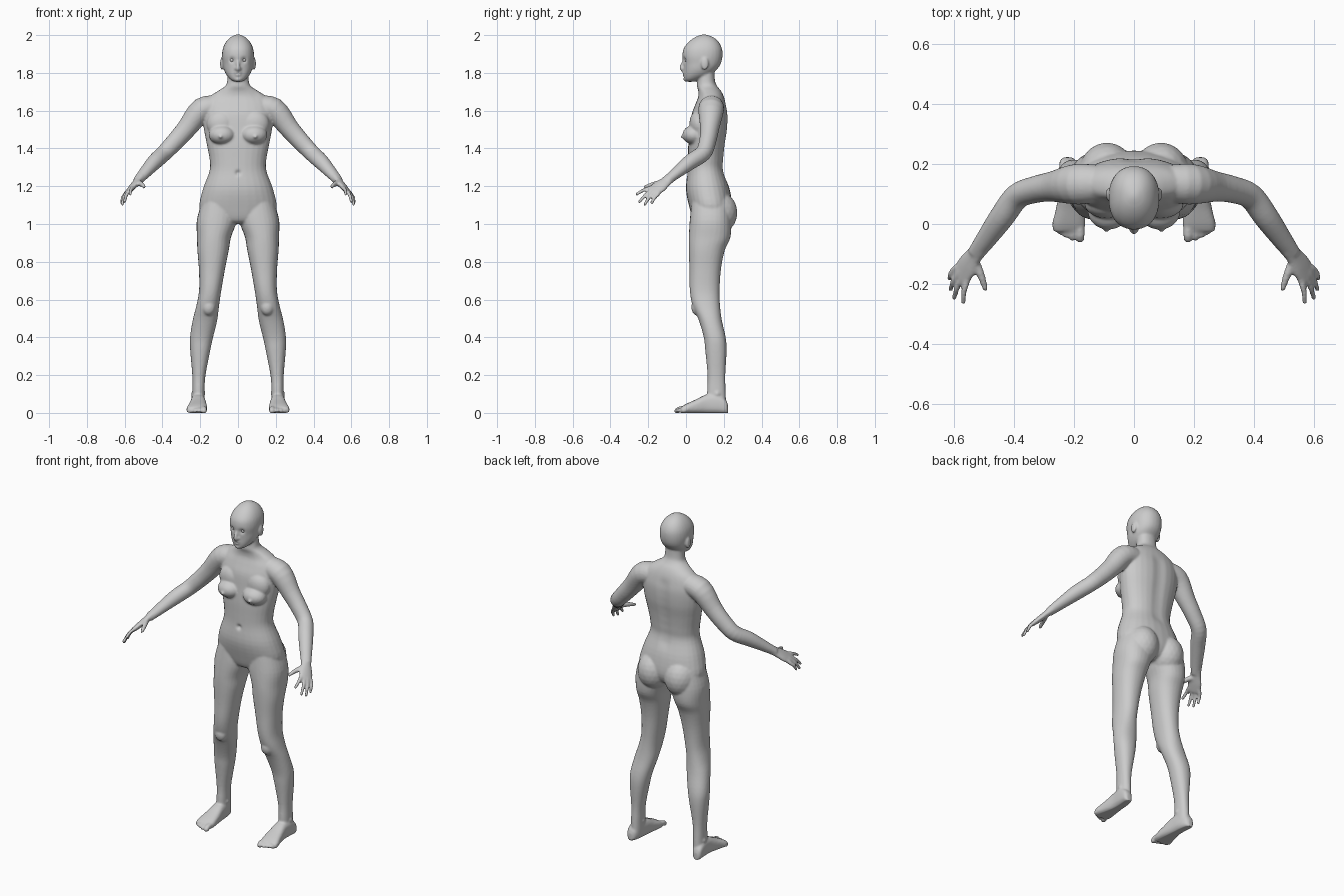
import bpy, bmesh, math
from mathutils import Vector, Matrix

bm = bmesh.new()
SIDES = (1, -1)


def curve(rows, n=4):
    """Catmull-Rom refinement of rows of numbers."""
    out = []
    for i in range(len(rows) - 1):
        p0, p1, p2 = rows[max(i - 1, 0)], rows[i], rows[i + 1]
        p3 = rows[min(i + 2, len(rows) - 1)]
        for k in range(n):
            t = k / n
            out.append([0.5 * (2 * b + (c - a) * t + (2 * a - 5 * b + 4 * c - d) * t * t
                               + (3 * b - a - 3 * c + d) * t ** 3)
                        for a, b, c, d in zip(p0, p1, p2, p3)])
    return out + [list(rows[-1])]


def unit_ring(n=28, power=0.9):
    for i in range(n):
        a = 2 * math.pi * i / n
        c, s = math.cos(a), math.sin(a)
        yield (math.copysign(abs(c) ** power, c), math.copysign(abs(s) ** power, s))


def skin(rings):
    rings = [[bm.verts.new(p) for p in r] for r in rings]
    for a, b in zip(rings, rings[1:]):
        for i in range(len(a)):
            j = (i + 1) % len(a)
            bm.faces.new((a[i], a[j], b[j], b[i]))
    bm.faces.new(rings[0][::-1])
    bm.faces.new(rings[-1])


def stack(rows, s=1):
    """Rows of height, centre x, half width, front y, back y."""
    skin([[(s * (cx + rx * u), (yf + yb) / 2 + (yb - yf) / 2 * v, z) for u, v in unit_ring()]
          for z, cx, rx, yf, yb in curve(rows)])


def tube(rows, s=1, side=(0, 0, 1), n=16):
    """Rows of x, y, z, radius along side, other radius."""
    rows = curve(rows)
    pts = [Vector(r[:3]) for r in rows]
    rings = []
    for i, p in enumerate(pts):
        t = (pts[min(i + 1, len(pts) - 1)] - pts[max(i - 1, 0)]).normalized()
        w = Vector(side)
        w = (w - t * w.dot(t)).normalized()
        h = t.cross(w)
        ring = [p + w * (u * rows[i][3]) + h * (v * rows[i][4]) for u, v in unit_ring(n, 1)]
        rings.append([(s * q.x, q.y, q.z) for q in ring])
    skin(rings)


def ball(c, r, s=1):
    m = Matrix.Translation((s * c[0], c[1], c[2])) @ Matrix.Diagonal((*r, 1))
    bmesh.ops.create_icosphere(bm, subdivisions=3, radius=1, matrix=m)


def digit(points, r0, r1, s):
    n = len(points) - 1
    tube([(*p, r0 + (r1 - r0) * i / n, r0 + (r1 - r0) * i / n) for i, p in enumerate(points)],
         s, side=(0.3, 0.2, 1), n=12)
    ball(points[-1], (r1, r1, r1), s)


# Torso and neck
stack([(1.0, 0, .05, .07, .18), (1.02, 0, .14, .04, .22), (1.08, 0, .203, .02, .245),
       (1.18, 0, .187, .0, .232), (1.28, 0, .151, .008, .2), (1.34, 0, .15, .01, .2),
       (1.42, 0, .165, .012, .208), (1.5, 0, .18, .02, .22), (1.58, 0, .187, .03, .222),
       (1.635, 0, .18, .05, .212), (1.675, 0, .15, .065, .2), (1.705, 0, .105, .065, .185),
       (1.73, 0, .068, .058, .165), (1.76, 0, .057, .06, .153), (1.84, 0, .053, .07, .15)])

# Head
stack([(1.753, 0, .018, .003, .04), (1.765, 0, .04, -.008, .075), (1.79, 0, .062, -.012, .13),
       (1.82, 0, .076, -.012, .165), (1.85, 0, .081, -.014, .185), (1.89, 0, .085, -.019, .193),
       (1.93, 0, .08, -.012, .19), (1.965, 0, .063, .015, .172), (1.99, 0, .038, .05, .142),
       (2.003, 0, .01, .085, .105)])

# Nose and mouth
tube([(0, -.004, 1.878, .008, .008), (0, -.018, 1.85, .009, .008), (0, -.025, 1.827, .011, .011),
      (0, -.018, 1.815, .009, .012)], side=(0, 1, 0))
ball((0, -.011, 1.802), (.02, .011, .006))
ball((0, -.009, 1.79), (.018, .011, .006))
ball((0, -.001, 1.767), (.02, .013, .014))

for s in SIDES:
    # Ears, nostrils, breasts, buttocks
    ball((.086, .1, 1.848), (.009, .02, .034), s)
    ball((.011, -.017, 1.822), (.007, .009, .007), s)
    ball((.085, .043, 1.472), (.07, .062, .052), s)
    ball((.088, .068, 1.53), (.078, .05, .075), s)
    ball((.092, -.018, 1.462), (.01, .011, .01), s)
    ball((.09, .165, 1.06), (.096, .107, .115), s)

    # Legs
    stack([(1.12, .1, .09, .03, .23), (1.02, .112, .106, .02, .24), (.93, .127, .09, .015, .235),
           (.86, .132, .083, .015, .205), (.76, .138, .069, .018, .185),
           (.65, .147, .059, .02, .178), (.57, .16, .06, .034, .18), (.49, .175, .065, .068, .19),
           (.4, .193, .061, .094, .21), (.33, .2, .053, .102, .215), (.2, .207, .035, .114, .208),
           (.12, .209, .032, .112, .21), (.05, .21, .032, .11, .212)], s)
    ball((.155, .06, .56), (.036, .032, .045), s)
    ball((.236, .165, .1), (.012, .016, .016), s)
    ball((.184, .155, .105), (.012, .016, .016), s)

    # Feet, as slices along y
    foot = curve([(.223, .222, .012, .04), (.21, .22, .028, .07), (.17, .214, .036, .1),
                  (.11, .211, .039, .098), (.05, .213, .048, .07), (0, .217, .055, .047),
                  (-.025, .219, .05, .032)])
    skin([[(s * (cx + rx * u), y, -.004 + (h + .004) * (v + 1) / 2)
           for u, v in unit_ring(24, .75)] for y, cx, rx, h in foot])
    for x, y, r in ((.18, -.062, .0155), (.206, -.057, .0105), (.227, -.048, .0105),
                    (.246, -.037, .01), (.263, -.022, .01)):
        digit([(x, .01, .024), (x, y + .03, .02), (x, y + r, .011)], r, r, s)

    # Arms
    tube([(.1, .135, 1.62, .06, .06), (.19, .133, 1.605, .064, .068),
          (.27, .125, 1.508, .053, .051), (.33, .115, 1.44, .048, .045),
          (.39, .092, 1.377, .044, .043), (.44, .025, 1.33, .041, .042),
          (.49, -.045, 1.275, .031, .035), (.53, -.1, 1.23, .023, .028)], s, n=24)

    # Palms
    tube([(.515, -.08, 1.247, .03, .023), (.535, -.107, 1.224, .032, .019),
          (.557, -.14, 1.198, .041, .017), (.577, -.173, 1.174, .041, .013),
          (.583, -.182, 1.167, .035, .01)], s, side=(.042, .045, -.035))

    # Fingers and thumb
    for a, b in (((.556, -.185, 1.192), (.57, -.261, 1.158)),
                 ((.574, -.183, 1.178), (.6, -.246, 1.118)),
                 ((.588, -.17, 1.168), (.612, -.218, 1.105)),
                 ((.599, -.15, 1.156), (.616, -.182, 1.112))):
        mid = [(p + q) / 2 + d for p, q, d in zip(a, b, (.004, 0, .005))]
        digit([[.56 * .3 + a[0] * .7, -.13 * .3 + a[1] * .7, 1.2 * .3 + a[2] * .7],
               a, mid, b], .0125, .0085, s)
    digit([(.54, -.115, 1.218), (.52, -.15, 1.215), (.506, -.185, 1.207), (.497, -.215, 1.197)],
          .018, .0095, s)

# Fuse all volumes into one smooth skin
bmesh.ops.recalc_face_normals(bm, faces=bm.faces)
mesh = bpy.data.meshes.new("body")
bm.to_mesh(mesh)
bm.free()
body = bpy.data.objects.new("body", mesh)
bpy.context.collection.objects.link(body)
bpy.context.view_layer.objects.active = body
body.select_set(True)
rm = body.modifiers.new("fuse", 'REMESH')
rm.mode = 'VOXEL'
rm.voxel_size = 0.006
sm = body.modifiers.new("relax", 'SMOOTH')
sm.factor, sm.iterations = 0.5, 5
bpy.ops.object.convert(target='MESH')

# Soft sculpt pushes: x, y, z, radius, y shift (mirrored when x is not 0)
pushes = [(.031, -.008, 1.868, .014, .011), (0, -.015, 1.796, .008, .005),
          (0, .008, 1.27, .013, .012), (.105, .055, 1.695, .03, .008)]
pushes += [(0, .215, 1.26 + .05 * i, .035, -.006) for i in range(8)]
for v in body.data.vertices:
    for x, y, z, r, dy in pushes:
        d = (Vector((abs(v.co.x), v.co.y, v.co.z)) - Vector((x, y, z))).length_squared / (r * r)
        if d < 6:
            v.co.y += dy * math.exp(-d)
    v.co.z = max(v.co.z, 0)
bpy.ops.object.shade_smooth()

# Eyes
for s, side in zip(SIDES, ("left", "right")):
    bpy.ops.mesh.primitive_uv_sphere_add(segments=20, ring_count=12, radius=.012,
                                         location=(s * .031, .006, 1.868))
    bpy.context.object.name = side + "_eye"
    bpy.ops.object.shade_smooth()
